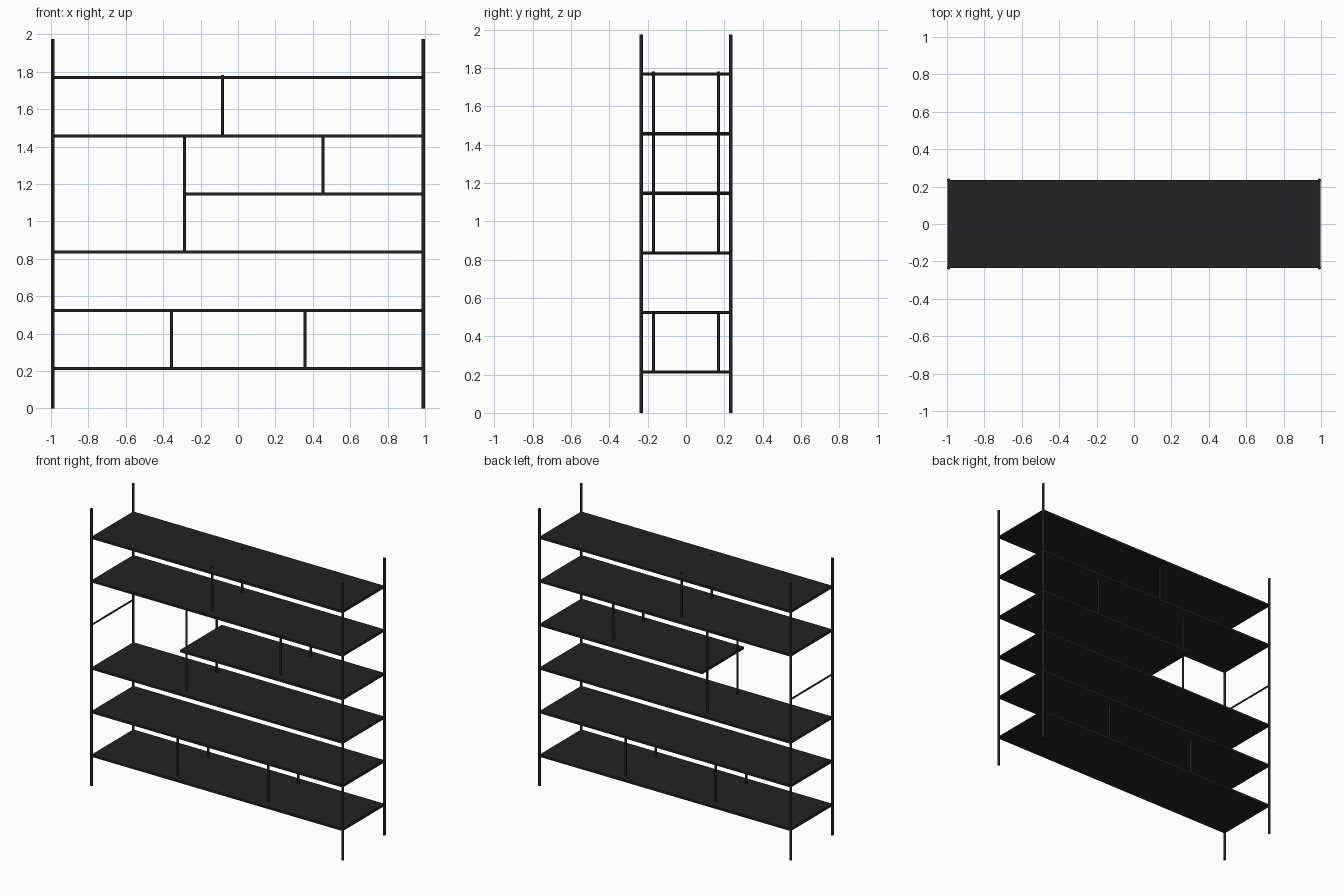
import bpy
from mathutils import Vector

if "Cube" in bpy.data.objects:
    bpy.data.objects.remove(bpy.data.objects["Cube"])

black = bpy.data.materials.new("matte black")
black.diffuse_color = (0.016, 0.016, 0.016, 1)
black.use_nodes = True
black.node_tree.nodes["Principled BSDF"].inputs["Base Color"].default_value = black.diffuse_color


def finish(name):
    ob = bpy.context.object
    ob.name = name
    ob.data.materials.append(black)
    return ob


def box(name, lo, hi):
    lo, hi = Vector(lo), Vector(hi)
    bpy.ops.mesh.primitive_cube_add(size=1, location=(lo + hi) / 2)
    bpy.context.object.scale = hi - lo
    bpy.ops.object.transform_apply(location=False, rotation=False)
    return finish(name)


def rod(name, a, b, r):
    a, b = Vector(a), Vector(b)
    bpy.ops.mesh.primitive_cylinder_add(vertices=16, radius=r, depth=(b - a).length,
                                        location=(a + b) / 2)
    ob = finish(name)
    ob.rotation_euler = (b - a).to_track_quat('Z', 'Y').to_euler()
    bpy.ops.object.shade_smooth_by_angle()
    return ob


PX, PY, H = 0.991, 0.234, 1.975
T = 0.008                                   # half shelf thickness
Z = [0.214 + 0.3108 * i for i in range(6)]  # shelf levels

# corner posts and end crossbars
for sx in (-1, 1):
    for sy in (-1, 1):
        rod("corner_post", (sx * PX, sy * PY, 0), (sx * PX, sy * PY, H), 0.009)
    for z in Z:
        rod("end_crossbar", (sx * PX, -PY, z), (sx * PX, PY, z), 0.006)

# shelves: the fifth level down is a short one
for i, z in enumerate(Z):
    left = -0.293 if i == 3 else -0.988
    box("shelf", (left, -0.235, z - T), (0.988, 0.235, z + T))

# divider uprights in front and back pairs: x, lower level, upper level
for x, a, b in ((-0.355, 0, 1), (0.357, 0, 1), (-0.287, 2, 4), (0.455, 3, 4), (-0.084, 4, 5)):
    top = Z[b] + (0.015 if b == 5 else 0)
    for sy in (-1, 1):
        rod("divider_upright", (x, sy * 0.17, Z[a]), (x, sy * 0.17, top), 0.008)
